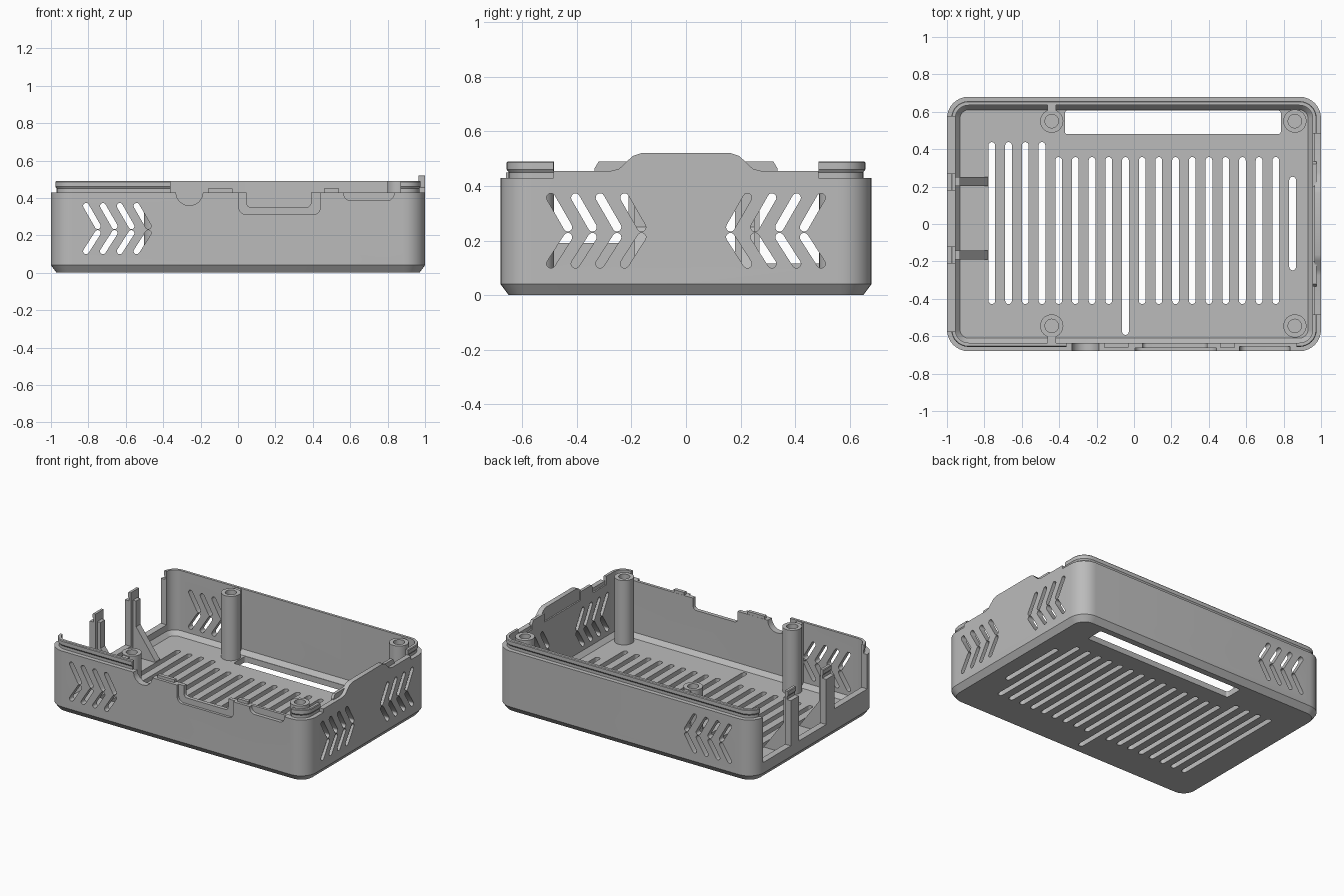
import bpy, bmesh
from math import sin, cos, pi, atan2, radians
from mathutils import Vector

cube = bpy.data.objects.get("Cube")
if cube:
    bpy.data.objects.remove(cube, do_unlink=True)

grey = bpy.data.materials.new("matte grey plastic")
grey.use_nodes = True
grey.diffuse_color = (0.5, 0.5, 0.5, 1)
grey.node_tree.nodes["Principled BSDF"].inputs["Base Color"].default_value = (0.5, 0.5, 0.5, 1)


def outline(x0, x1, y0, y1, r, seg=8):
    """Rounded rectangle, counter-clockwise."""
    corners = [(x1 - r, y1 - r), (x0 + r, y1 - r), (x0 + r, y0 + r), (x1 - r, y0 + r)]
    if r == 0:
        return corners
    return [(cx + r * cos(pi / 2 * (q + i / seg)), cy + r * sin(pi / 2 * (q + i / seg)))
            for q, (cx, cy) in enumerate(corners) for i in range(seg + 1)]


def circle(cx, cy, r, n=32):
    return [(cx + r * cos(2 * pi * i / n), cy + r * sin(2 * pi * i / n)) for i in range(n)]


def capsule(a, b, r, seg=8):
    """Slot outline with round ends from a to b."""
    t = atan2(b[1] - a[1], b[0] - a[0])
    pts = []
    for (cx, cy), start in ((b, t - pi / 2), (a, t + pi / 2)):
        pts += [(cx + r * cos(start + pi * i / seg), cy + r * sin(start + pi * i / seg))
                for i in range(seg + 1)]
    return pts


def loft(bm, rings):
    """Skin between equal 3D rings and cap both ends."""
    loops = [[bm.verts.new(p) for p in ring] for ring in rings]
    faces = [bm.faces.new(loops[0][::-1]), bm.faces.new(loops[-1])]
    for lo, hi in zip(loops, loops[1:]):
        n = len(lo)
        faces += [bm.faces.new((lo[i], lo[(i + 1) % n], hi[(i + 1) % n], hi[i])) for i in range(n)]
    bmesh.ops.recalc_face_normals(bm, faces=faces)


def prism(bm, pts, axis, lo, hi):
    """Extrude a 2D outline along an axis."""
    place = {"x": lambda u, v, w: Vector((w, u, v)),
             "y": lambda u, v, w: Vector((u, w, v)),
             "z": lambda u, v, w: Vector((u, v, w))}[axis]
    loft(bm, [[place(u, v, w) for u, v in pts] for w in (lo, hi)])


def box(bm, x0, x1, y0, y1, z0, z1):
    prism(bm, outline(x0, x1, y0, y1, 0), "z", z0, z1)


def finish(bm, name, smooth=True):
    mesh = bpy.data.meshes.new(name)
    bm.to_mesh(mesh)
    bm.free()
    mesh.materials.append(grey)
    ob = bpy.data.objects.new(name, mesh)
    bpy.context.scene.collection.objects.link(ob)
    if smooth:
        shade(ob)
    return ob


def select(ob):
    bpy.ops.object.select_all(action="DESELECT")
    ob.select_set(True)
    bpy.context.view_layer.objects.active = ob


def shade(ob):
    select(ob)
    bpy.ops.object.shade_smooth_by_angle(angle=radians(30))


def cut(ob, bm):
    cutter = finish(bm, "cutter", False)
    cutter.hide_render = True
    mod = ob.modifiers.new("cut", "BOOLEAN")
    mod.operation, mod.solver, mod.object = "DIFFERENCE", "EXACT", cutter
    select(ob)
    bpy.ops.object.modifier_apply(modifier=mod.name)
    bpy.data.objects.remove(cutter, do_unlink=True)


# Tray: chamfered foot, outer wall, grooved lip, inner wall and floor
# Each step is (inset from the outside, height)
steps = [(0.03, 0), (0, 0.04), (0, 0.43), (0.03, 0.43), (0.03, 0.45), (0.023, 0.46),
         (0.023, 0.485), (0.027, 0.49), (0.045, 0.49), (0.045, 0.07), (0.07, 0.04)]
bm = bmesh.new()
loft(bm, [[(x, y, z) for x, y in outline(d - 1, 1 - d, d - 0.68, 0.68 - d, 0.115 - d)]
          for d, z in steps])
tray = finish(bm, "tray", False)

# Lip removed along the port side and the bumped end
bm = bmesh.new()
box(bm, -0.36, 0.87, -0.8, -0.6, 0.43, 0.6)
box(bm, 0.9, 1.1, -0.485, 0.485, 0.43, 0.6)
cut(tray, bm)

bm = bmesh.new()
# Floor ventilation slots
for i in range(18):
    x = -0.76 + i * 0.0893
    low = -0.575 if i == 8 else -0.41
    high = 0.42 if i < 4 else 0.34
    prism(bm, capsule((x, low), (x, high), 0.018), "z", -0.1, 0.06)
prism(bm, capsule((0.848, -0.23), (0.848, 0.235), 0.018), "z", -0.1, 0.06)
prism(bm, outline(-0.37, 0.785, 0.48, 0.607, 0.015), "z", -0.1, 0.065)

# Chevron vents through both long walls and the bumped end
for i in range(4):
    for z_out, z_in in ((0.357, 0.249), (0.115, 0.212)):
        x = -0.812 + i * 0.09
        prism(bm, capsule((x, z_out), (x + 0.062, z_in), 0.016), "y", -0.8, 0.8)
        for s in (-1, 1):
            y = 0.495 - i * 0.09
            prism(bm, capsule((s * y, z_out), (s * (y - 0.062), z_in), 0.016), "x", 0.9, 1.1)

# Large socket openings in the open end
for y0, y1, z in ((-0.575, -0.21, 0.19), (-0.12, 0.18, 0.115), (0.27, 0.575, 0.115)):
    box(bm, -1.1, -0.94, y0, y1, z, 0.7)

# Round notch and shallow plug recesses in the port side
prism(bm, capsule((-0.26, 0.432), (-0.26, 0.6), 0.073), "y", -0.8, -0.6)
prism(bm, outline(0.005, 0.44, 0.31, 0.6, 0.04), "y", -0.8, -0.662)
prism(bm, outline(0.565, 0.835, 0.385, 0.6, 0.04), "y", -0.8, -0.655)
cut(tray, bm)

# Through notch inside the wide recess
bm = bmesh.new()
prism(bm, outline(0.045, 0.39, 0.35, 0.6, 0.025), "y", -0.8, -0.6)
cut(tray, bm)
shade(tray)

# Raised bump on the closed end
half = [(0.485, 0.42), (0.485, 0.455), (0.275, 0.455), (0.245, 0.463),
        (0.195, 0.51), (0.165, 0.52)]
bm = bmesh.new()
prism(bm, half + [(-y, z) for y, z in half[::-1]], "x", 0.965, 1.0)
finish(bm, "end_bump")

# Locating tabs along the rim
bm = bmesh.new()
for s in (-1, 1):
    tab = [(0.335, 0.42), (0.335, 0.465), (0.32, 0.49), (0.2, 0.49), (0.2, 0.42)]
    prism(bm, [(s * y, z) for y, z in tab], "x", 0.955, 0.975)
for x0, x1 in ((-0.16, -0.03), (0.46, 0.54)):
    box(bm, x0, x1, -0.66, -0.636, 0.42, 0.45)
finish(bm, "rim_tabs")

# Screw posts with blind holes
for x, side in ((-0.44, "open_end"), (0.86, "closed_end")):
    for y, end in ((-0.545, "front"), (0.55, "back")):
        bm = bmesh.new()
        loft(bm, [[(u, v, z) for u, v in circle(x, y, r)] for r, z in
                  ((0.062, 0.03), (0.062, 0.49), (0.036, 0.49), (0.036, 0.25))])
        finish(bm, f"screw_post_{end}_{side}")

# Small webs tying the open-end posts to the walls
bm = bmesh.new()
box(bm, -0.463, -0.417, 0.6, 0.64, 0.035, 0.485)
box(bm, -0.463, -0.417, -0.64, -0.595, 0.035, 0.485)
finish(bm, "post_webs")

# Sloped gussets behind the two pillars of the open end
for y, name in ((-0.165, "front"), (0.227, "back")):
    bm = bmesh.new()
    prism(bm, [(-0.96, 0.03), (-0.78, 0.03), (-0.78, 0.045), (-0.93, 0.25), (-0.93, 0.43),
               (-0.96, 0.43)], "y", y - 0.024, y + 0.024)
    finish(bm, f"pillar_gusset_{name}")
